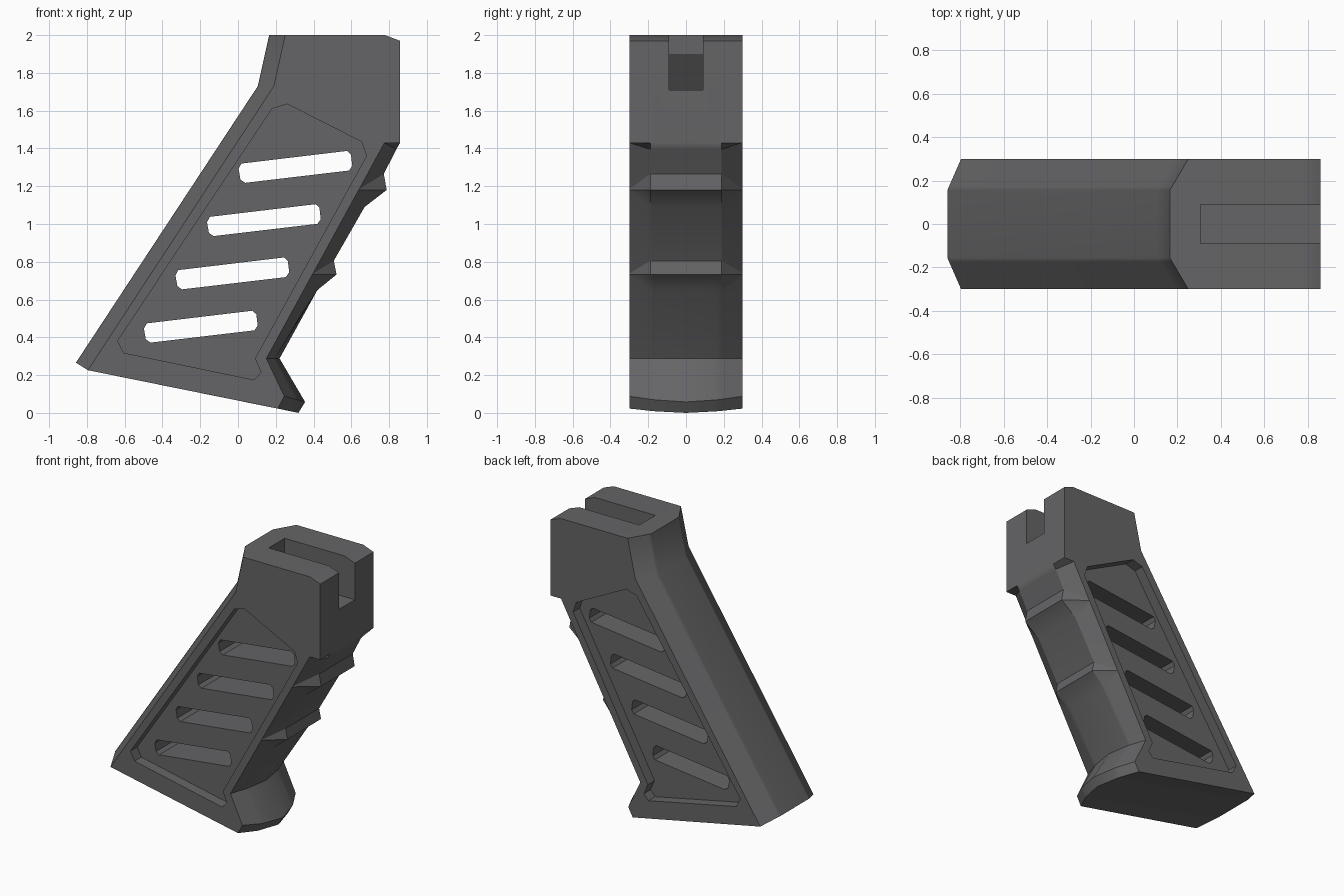
import bpy
import bmesh
import math

if "Cube" in bpy.data.objects:
    bpy.data.objects.remove(bpy.data.objects["Cube"])

HALF = 0.30  # half the width of the grip
PANEL_DEPTH = 0.075

grey = bpy.data.materials.new("dark grey polymer")
grey.use_nodes = True
COLOUR = (0.13, 0.13, 0.135, 1)
grey.diffuse_color = COLOUR
grey.node_tree.nodes["Principled BSDF"].inputs["Base Color"].default_value = COLOUR


def loft(name, rings):
    """Skin a closed solid through rings of equal point count."""
    bm = bmesh.new()
    rows = [[bm.verts.new(p) for p in ring] for ring in rings]
    n = len(rows[0])
    for a, b in zip(rows, rows[1:]):
        for i in range(n):
            j = (i + 1) % n
            bm.faces.new((a[i], a[j], b[j], b[i]))
    bm.faces.new(rows[0])
    bm.faces.new(rows[-1][::-1])
    bmesh.ops.recalc_face_normals(bm, faces=bm.faces)
    mesh = bpy.data.meshes.new(name)
    bm.to_mesh(mesh)
    bm.free()
    mesh.materials.append(grey)
    obj = bpy.data.objects.new(name, mesh)
    bpy.context.collection.objects.link(obj)
    return obj


def prism(name, outline, y0, y1):
    return loft(name, [[(x, y, z) for x, z in outline] for y in (y0, y1)])


# How far each kind of edge has moved from its side line to its centre line
def blend(kind, y):
    t = abs(y) / HALF
    if kind == "back":
        return min(1, (1 - t) / 0.48)
    if kind == "ridge":
        return min(1, (1 - t) / 0.37)
    return min(1 - 0.68 * t, 1.42 * (1 - t))


# Outline: kind, point at the side, point on the centre line
profile = [
    ("back", (0.25, 2.0), (0.165, 2.0)),
    ("back", (0.19, 1.73), (0.105, 1.73)),
    ("back", (-0.795, 0.226), (-0.858, 0.266)),
    ("foot", (0.21, 0.023), (0.32, 0.0)),
    ("foot", (0.245, 0.088), (0.355, 0.058)),
    ("foot", (0.15, 0.288), (0.22, 0.288)),
]
# Finger ridges on the front strap: strap point, tip, top
ridges = (
    ((0.42, 0.65), (0.522, 0.733), (0.507, 0.805)),
    ((0.67, 1.09), (0.787, 1.18), (0.772, 1.265)),
)
for low, tip, top in ridges:
    mid = tip[1]
    side_x = 0.15 + (mid - 0.288) * 0.548
    profile += [
        ("ridge", (side_x - 0.003, mid - 0.005), low),
        ("ridge", (side_x, mid), tip),
        ("ridge", (side_x + 0.003, mid + 0.005), top),
    ]
profile += [
    ("ridge", (0.775, 1.43), (0.838, 1.395)),
    ("ridge", (0.858, 1.43), (0.858, 1.43)),
    ("ridge", (0.858, 1.97), (0.858, 1.97)),
    ("ridge", (0.778, 2.0), (0.778, 2.0)),
]

half_stations = (0.156, 0.173, 0.189, HALF)
stations = [-y for y in reversed(half_stations)] + [0] + list(half_stations)
rings = []
for y in stations:
    ring = []
    for kind, side, centre in profile:
        k = blend(kind, y)
        ring.append((side[0] + (centre[0] - side[0]) * k, y,
                     side[1] + (centre[1] - side[1]) * k))
    rings.append(ring)
grip = loft("grip_body", rings)


def cut(cutter):
    mod = grip.modifiers.new(cutter.name, "BOOLEAN")
    mod.operation = "DIFFERENCE"
    mod.solver = "EXACT"
    mod.object = cutter
    bpy.context.view_layer.objects.active = grip
    bpy.ops.object.modifier_apply(modifier=mod.name)
    bpy.data.objects.remove(cutter)


# Recessed side panels
panel = [(0.18, 1.61), (0.26, 1.635), (0.655, 1.435), (0.68, 1.36), (0.09, 0.288),
         (0.122, 0.215), (0.085, 0.175), (-0.605, 0.318), (-0.637, 0.382)]
for side in (-1, 1):
    cut(prism("panel_cutter", panel, side * (HALF - PANEL_DEPTH), side * 0.4))

# Slanted vents right through the grip
vent = [(0.003, 1.292), (0.018, 1.32), (0.578, 1.387), (0.598, 1.368),
        (0.605, 1.308), (0.588, 1.283), (0.038, 1.218), (0.013, 1.235)]
for i in range(4):
    moved = [(x - 0.167 * i, z - 0.282 * i) for x, z in vent]
    cut(prism("vent_cutter", moved, -0.5, 0.5))

# Mounting channel in the top, undercut at its back end
channel = [(0.305, 2.1), (0.305, 1.9), (0.175, 1.71), (1.0, 1.71), (1.0, 2.1)]
cut(prism("channel_cutter", channel, -0.09, 0.09))

# Smooth the rounded straps, keep hard edges sharp and broad faces flat
bpy.ops.object.select_all(action="DESELECT")
grip.select_set(True)
bpy.context.view_layer.objects.active = grip
bpy.ops.object.shade_smooth_by_angle(angle=math.radians(30))
weighted = grip.modifiers.new("flat_broad_faces", "WEIGHTED_NORMAL")
weighted.keep_sharp = True
